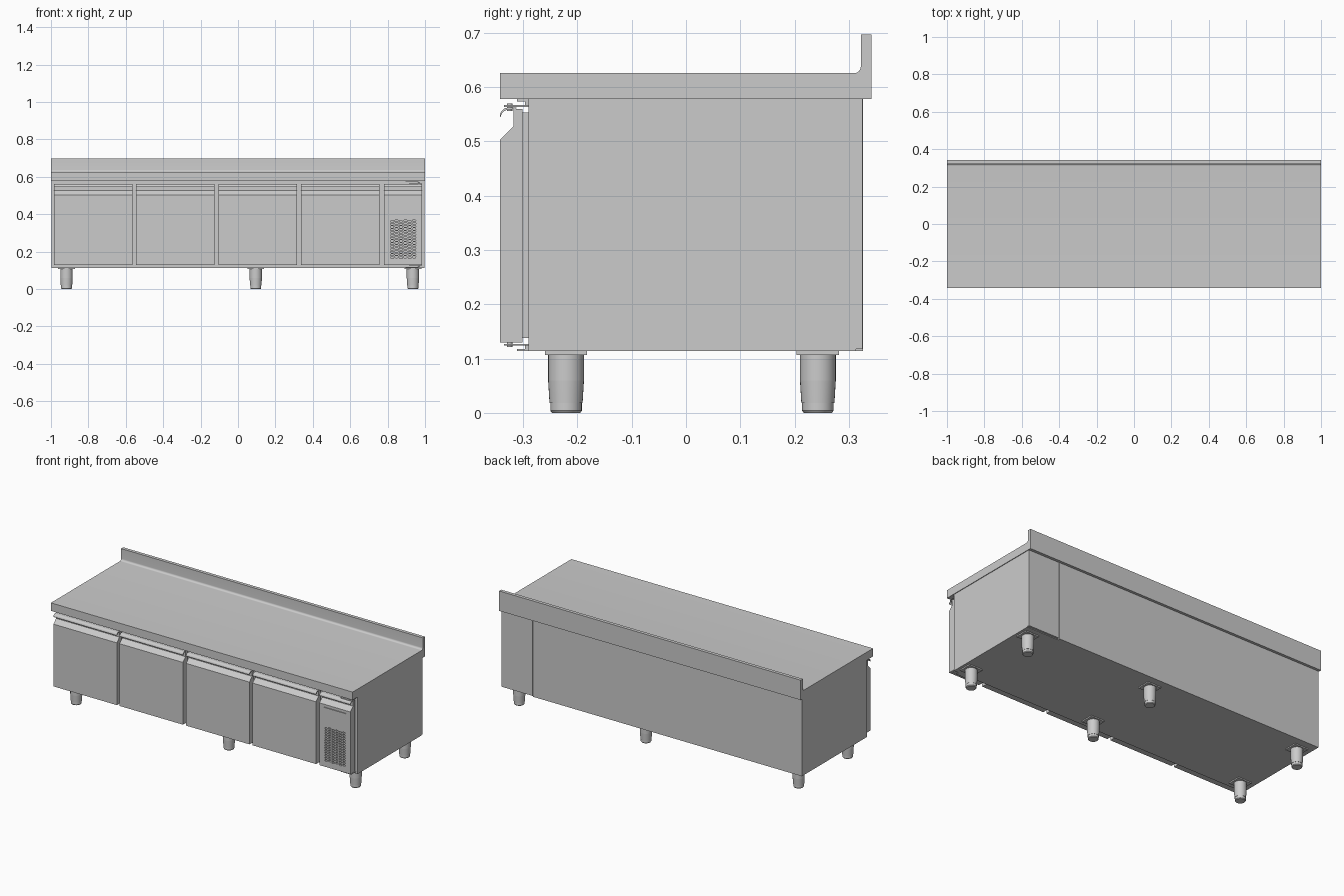
import bpy, bmesh
from math import sin, cos, pi, radians
from mathutils import Matrix

if "Cube" in bpy.data.objects:
    bpy.data.objects.remove(bpy.data.objects["Cube"])


def finish(name, bm, smooth=False):
    bmesh.ops.recalc_face_normals(bm, faces=bm.faces)
    me = bpy.data.meshes.new(name)
    bm.to_mesh(me)
    bm.free()
    ob = bpy.data.objects.new(name, me)
    bpy.context.collection.objects.link(ob)
    if smooth:
        bpy.ops.object.select_all(action='DESELECT')
        ob.select_set(True)
        bpy.context.view_layer.objects.active = ob
        bpy.ops.object.shade_smooth_by_angle(angle=radians(30))
    return ob


def add_prism(bm, pts, a, b, axis='x'):
    """Extrude a profile: (y,z) points along x, or (x,z) points along y."""
    def at(p, t):
        return (t, p[0], p[1]) if axis == 'x' else (p[0], t, p[1])
    lo = [bm.verts.new(at(p, a)) for p in pts]
    hi = [bm.verts.new(at(p, b)) for p in pts]
    bm.faces.new(lo)
    bm.faces.new(hi[::-1])
    for i in range(len(pts)):
        j = (i + 1) % len(pts)
        bm.faces.new((lo[i], lo[j], hi[j], hi[i]))


def prism(name, pts, a, b, smooth=False):
    bm = bmesh.new()
    add_prism(bm, pts, a, b)
    return finish(name, bm, smooth)


def add_box(bm, x, y, z):
    add_prism(bm, [(y[0], z[0]), (y[1], z[0]), (y[1], z[1]), (y[0], z[1])], *x)


def box(name, x, y, z):
    bm = bmesh.new()
    add_box(bm, x, y, z)
    return finish(name, bm)


def add_cone(bm, x, y, z0, z1, r0, r1, n=32):
    bmesh.ops.create_cone(bm, cap_ends=True, segments=n, radius1=r0, radius2=r1,
                          depth=z1 - z0, matrix=Matrix.Translation((x, y, (z0 + z1) / 2)))


def arc(cy, cz, r, a0, a1, n=8):
    return [(cy + r * cos(radians(a0 + (a1 - a0) * i / n)),
             cz + r * sin(radians(a0 + (a1 - a0) * i / n))) for i in range(n + 1)]


# Worktop with coved upstand at the back
prism("worktop", [(-.343, .578), (-.343, .626)] + arc(.310, .638, .012, -90, 0)
      + [(.322, .697), (.342, .697), (.342, .578)], -1, 1, smooth=True)

# Cabinet: insulated body plus a shallower machine compartment
box("cabinet_body", (-.996, .785), (-.29, .326), (.114, .578))
box("machine_compartment", (.785, .996), (-.29, .313), (.114, .578))
box("machine_back_cover", (.789, .996), (.313, .325), (.118, .578))

# Doors and machine panel share one section
door_section = [(-.343, .13), (-.343, .503), (-.318, .528), (-.318, .56),
                (-.301, .56), (-.301, .13)]
lip_section = ([(-.312, .5625), (-.312, .5605)] + arc(-.327, .5445, .014, 90, 180)
               + arc(-.327, .5465, .016, 180, 90))
spans = [(-.983, -.563), (-.545, -.125), (-.104, .316), (.337, .757)]
for i, (a, b) in enumerate(spans, 1):
    prism(f"door_{i}", door_section, a, b)
    prism(f"door_handle_lip_{i}", lip_section, a, b, smooth=True)
    box(f"door_gasket_{i}", (a + .008, b - .008), (-.301, -.29), (.138, .553))

panel = prism("machine_panel", door_section, .78, .985)
prism("machine_panel_lip", lip_section, .78, .985, smooth=True)

# Staggered ventilation slots and the thin display slit cut into the panel
bm = bmesh.new()
for col in range(6):
    for row in range(14):
        cx = .824 + col * .0236
        cz = .168 + row * .0149 + (col % 2) * .004
        h = [(cx + .0095 * u, cz + .0045 * v) for u, v in
             ((-1, 0), (-.65, -1), (.65, -1), (1, 0), (.65, 1), (-.65, 1))]
        add_prism(bm, h, -.36, -.315, 'y')
add_box(bm, (.81, .955), (-.36, -.338), (.484, .487))
cutter = finish("vent_cutter", bm)
cutter.hide_render = True
cutter.hide_set(True)
mod = panel.modifiers.new("vents", 'BOOLEAN')
mod.operation = 'DIFFERENCE'
mod.solver = 'EXACT'
mod.object = cutter

# Panel hinges: pivot plate, angle bracket and pin
for name, plate, flange, tab, pin in (
        ("upper", (.564, .567), (.574, .578), (.567, .578), (.556, .570)),
        ("lower", (.124, .127), (.114, .118), (.114, .127), (.121, .134))):
    bm = bmesh.new()
    add_box(bm, (.915, .985), (-.335, -.29), plate)
    add_box(bm, (.895, .965), (-.311, -.29), flange)
    add_box(bm, (.915, .965), (-.297, -.29), tab)
    add_cone(bm, .968, -.325, *pin, .005, .005, 16)
    finish(f"{name}_panel_hinge", bm)

# Adjustable feet with mounting plates
for x, tag in ((-.917, "left"), (.095, "middle"), (.935, "right")):
    for y, side in ((-.221, "front"), (.243, "rear")):
        box(f"{side}_{tag}_foot_plate", (x - .045, x + .045), (y - .039, y + .039), (.107, .114))
        bm = bmesh.new()
        add_cone(bm, x, y, .018, .060, .0305, .033)
        add_cone(bm, x, y, .060, .107, .033, .033)
        add_cone(bm, x, y, 0, .004, .026, .029)
        add_cone(bm, x, y, .004, .018, .029, .029)
        finish(f"{side}_{tag}_foot", bm, smooth=True)
